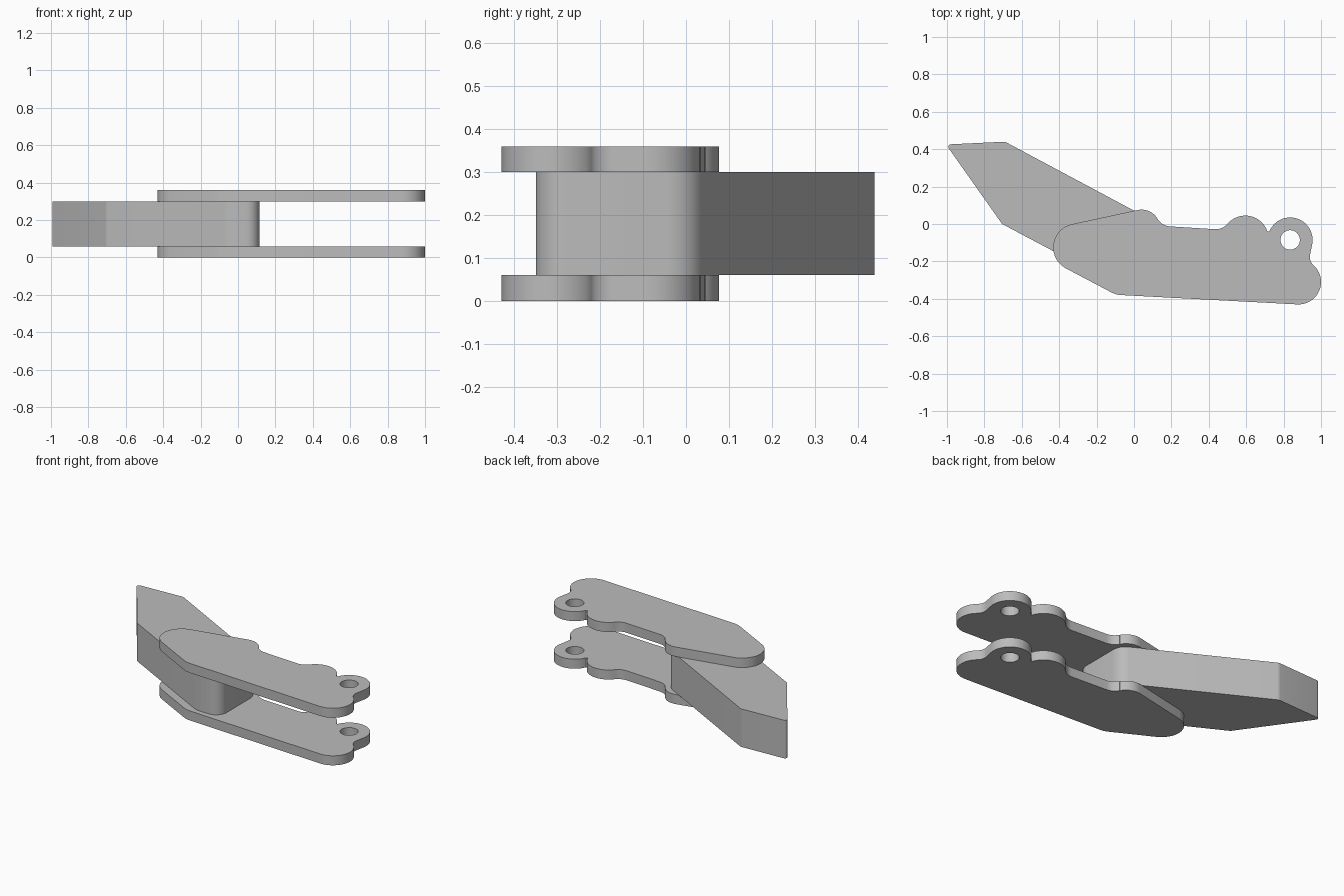
import bpy
import bmesh
from math import radians, cos, sin, tan
from mathutils import Vector

if "Cube" in bpy.data.objects:
    bpy.data.objects.remove(bpy.data.objects["Cube"])

grey = bpy.data.materials.new("plain grey")
grey.use_nodes = True
grey.diffuse_color = (0.5, 0.5, 0.5, 1)
grey.node_tree.nodes["Principled BSDF"].inputs["Base Color"].default_value = (0.5, 0.5, 0.5, 1)


def arc(x, y, r, start, end):
    """Points along an arc, angles in degrees."""
    n = max(2, round(abs(end - start) / 8))
    angles = [radians(start + (end - start) * i / n) for i in range(n + 1)]
    return [Vector((x + r * cos(a), y + r * sin(a))) for a in angles]


def rounded(corners):
    """Polygon outline with each corner (x, y, radius) filleted."""
    points = []
    for i, (x, y, r) in enumerate(corners):
        here = Vector((x, y))
        before = (Vector(corners[i - 1][:2]) - here).normalized()
        after = (Vector(corners[(i + 1) % len(corners)][:2]) - here).normalized()
        half = before.angle(after) / 2
        centre = here + (before + after).normalized() * r / sin(half)
        a = here + before * r / tan(half) - centre
        b = here + after * r / tan(half) - centre
        points += [centre + a.slerp(b, k / 8).normalized() * r for k in range(9)]
    return points


def slab(name, loops, bottom, top):
    """Extrude an outline, with optional hole loops, between two heights."""
    bm = bmesh.new()
    edges = []
    for loop in loops:
        verts = [bm.verts.new((p.x, p.y, bottom)) for p in loop]
        edges += [bm.edges.new((verts[i - 1], v)) for i, v in enumerate(verts)]
    bmesh.ops.triangle_fill(bm, edges=edges, use_beauty=True)
    grown = bmesh.ops.extrude_face_region(bm, geom=bm.faces[:], use_keep_orig=True)
    raised = [g for g in grown["geom"] if isinstance(g, bmesh.types.BMVert)]
    bmesh.ops.translate(bm, verts=raised, vec=(0, 0, top - bottom))
    bmesh.ops.recalc_face_normals(bm, faces=bm.faces[:])
    mesh = bpy.data.meshes.new(name)
    bm.to_mesh(mesh)
    bm.free()
    mesh.materials.append(grey)
    obj = bpy.data.objects.new(name, mesh)
    bpy.context.collection.objects.link(obj)
    bpy.ops.object.select_all(action="DESELECT")
    obj.select_set(True)
    bpy.context.view_layer.objects.active = obj
    bpy.ops.object.shade_smooth_by_angle(angle=radians(25))


# Side plate outline: rounded ends, two bumps and a pierced lug
plate = (
    arc(-0.305, -0.125, 0.127, 103, 241)
    + arc(-0.064, -0.26, 0.12, 241, 267)
    + arc(0.88, -0.31, 0.12, 267, 408)
    + arc(1.0, -0.176, 0.06, 228, 172)
    + arc(0.835, -0.085, 0.12, -10, 157)
    + arc(0.595, -0.08, 0.125, 18, 140)
    + arc(0.438, 0.052, 0.08, 320, 267)
    + arc(0.196, 0.067, 0.08, 267, 210)
    + arc(0.04, -0.023, 0.1, 30, 103)
)
pin_hole = arc(0.835, -0.085, 0.052, 0, 360)[:-1]

# Blade outline, with its blunt end held between the plates
blade = rounded([
    (-1.005, 0.425, 0.014),
    (-0.705, 0.0, 0.03),
    (-0.045, -0.35, 0.15),
    (0.115, -0.35, 0.07),
    (0.115, 0.01, 0.09),
    (-0.69, 0.44, 0.04),
])

slab("lower_plate", [plate, pin_hole], 0, 0.06)
slab("upper_plate", [plate, pin_hole], 0.3, 0.36)
slab("blade", [blade], 0.06, 0.3)
